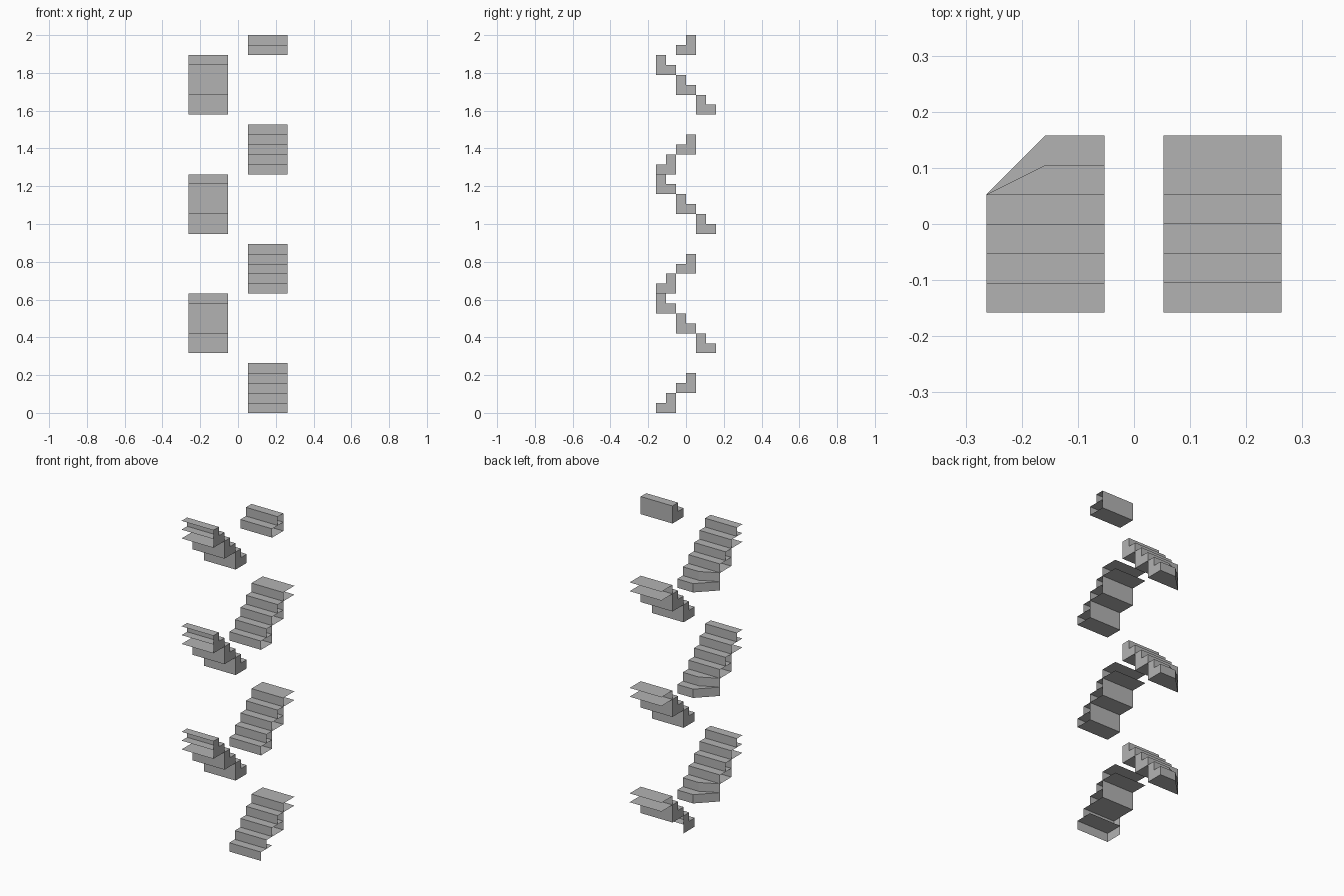
import bpy
import bmesh

cube = bpy.data.objects.get("Cube")
if cube:
    bpy.data.objects.remove(cube)

U = 1 / 19            # height of one step
INNER, OUTER = 1, 5   # flight edges, in steps from the centre line

grey = bpy.data.materials.new("plain_grey")
grey.use_nodes = True
grey.diffuse_color = (0.45, 0.45, 0.45, 1)
grey.node_tree.nodes["Principled BSDF"].inputs["Base Color"].default_value = (0.45, 0.45, 0.45, 1)


def add_face(bm, points, turn):
    """One flat face; turn = -1 spins it half way round the z axis."""
    unique = list(dict.fromkeys(points))
    bm.faces.new([bm.verts.new((x * U * turn, y * U * turn, z * U)) for x, y, z in unique])


def wall(bm, path, low, high, turn):
    for (ax, ay), (bx, by) in zip(path, path[1:]):
        add_face(bm, [(ax, ay, low), (bx, by, low), (bx, by, high), (ax, ay, high)], turn)


def plate(bm, front, back, z, turn, down=False):
    outline = [(x, y, z) for x, y in front + back[::-1]]
    add_face(bm, outline[::-1] if down else outline, turn)


def edge_path(y, end, winder):
    """Nosing line across the flight; winders sweep to the outer corner."""
    if winder:
        return [(INNER, y), ((INNER + OUTER) / 2, y), (OUTER, end)]
    return [(INNER, y), (OUTER, y)]


def stair_block(bm, y, z, turn, winder=False, upper=True, inner=True, back=True, bottom=True):
    """Two-step shell, open on its outer side."""
    end = y + 2
    front = edge_path(y, end, winder)
    middle = edge_path(y + 1, end, winder)
    rear = [(INNER, end), (OUTER, end)]
    # Lower step
    wall(bm, front, z, z + 1, turn)
    plate(bm, front, rear, z + 1, turn)
    if bottom:
        plate(bm, front, rear, z, turn, down=True)
    if inner:
        wall(bm, [(INNER, end), (INNER, y)], z, z + 1, turn)
    # Upper step
    if upper:
        wall(bm, middle, z + 1, z + 2, turn)
        plate(bm, middle, rear, z + 2, turn)
        if inner:
            wall(bm, [(INNER, end), (INNER, y + 1)], z + 1, z + 2, turn)
    if back:
        wall(bm, rear[::-1], z, z + (2 if upper else 1), turn)


def make_flight(name, turn, blocks):
    bm = bmesh.new()
    for y, z, options in blocks:
        stair_block(bm, y, z, turn, **options)
    bmesh.ops.remove_doubles(bm, verts=bm.verts, dist=U / 100)
    mesh = bpy.data.meshes.new(name)
    bm.to_mesh(mesh)
    bm.free()
    mesh.materials.append(grey)
    bpy.context.collection.objects.link(bpy.data.objects.new(name, mesh))


landing_slab = dict(upper=False, inner=False, back=False)
for level in range(3):
    base = level * 12
    # Flight climbing to the back, ending in a half-height landing slab
    start = dict(back=False, bottom=False) if level == 0 else {}
    make_flight(f"rear_rising_flight_{level + 1}", 1,
                [(-3, base, start), (-1, base + 2, {}), (1, base + 4, landing_slab)])
    # Flight climbing to the front, starting with a winder
    make_flight(f"front_rising_flight_{level + 1}", -1,
                [(-3, base + 6, dict(winder=True)), (-1, base + 8, {}),
                 (1, base + 10, dict(back=False))])

# Last steps at the top
make_flight("top_steps", 1, [(-1, 36, {})])
